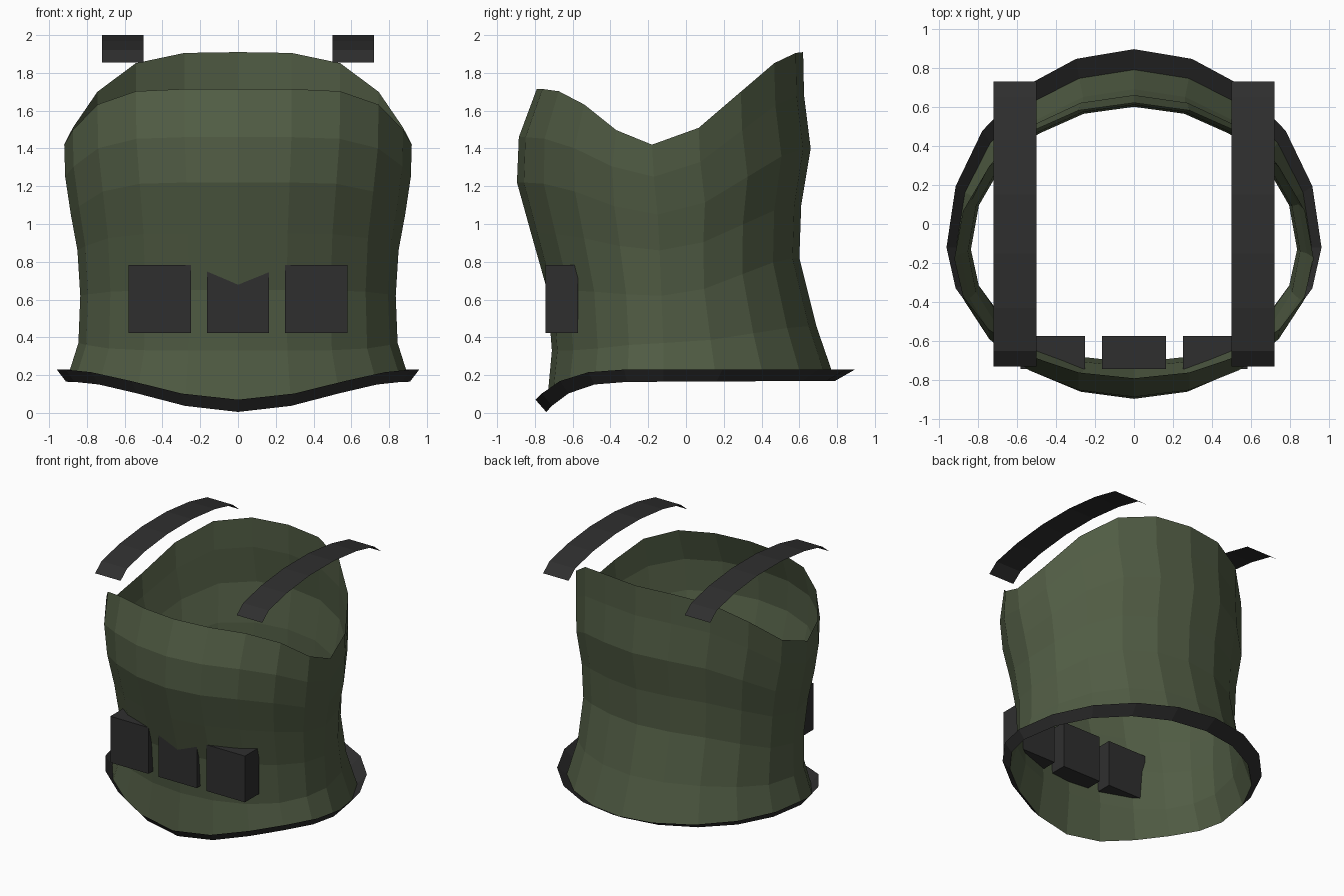
import bpy
import bmesh
from math import sin, cos, pi

cube = bpy.data.objects.get("Cube")
if cube:
    bpy.data.objects.remove(cube, do_unlink=True)


def material(name, rgb):
    mat = bpy.data.materials.new(name)
    mat.use_nodes = True
    colour = (*rgb, 1)
    mat.diffuse_color = colour
    bsdf = mat.node_tree.nodes["Principled BSDF"]
    bsdf.inputs["Base Color"].default_value = colour
    bsdf.inputs["Roughness"].default_value = 0.9
    return mat


green = material("olive green", (0.082, 0.108, 0.058))
dark = material("charcoal", (0.028, 0.028, 0.028))

SIDES = 20


def finish(name, bm, mat):
    mesh = bpy.data.meshes.new(name)
    bm.to_mesh(mesh)
    bm.free()
    mesh.materials.append(mat)
    obj = bpy.data.objects.new(name, mesh)
    bpy.context.collection.objects.link(obj)
    return obj


def ring(bm, half_width, back, side, front, z_back, z_side, z_front):
    """Egg-shaped loop whose height differs at the back, sides and front."""
    loop = []
    for i in range(SIDES):
        a = 2 * pi * i / SIDES
        s, c = abs(sin(a)), cos(a)
        if c >= 0:
            y = side + (back - side) * c
            z = z_side + (z_back - z_side) * (1 - s ** 4)
        else:
            y = side + (side - front) * c
            dips = z_front < z_side - 0.05
            blend = abs(c) ** 4.5 if dips else 1 - s ** 6
            z = z_side + (z_front - z_side) * blend
        loop.append(bm.verts.new((half_width * sin(a), y, z)))
    return loop


def loft(name, rows, mat, flip=False):
    """Open sheet joining loops from top to bottom, facing outwards."""
    bm = bmesh.new()
    loops = [ring(bm, *row) for row in rows]
    for top, low in zip(loops, loops[1:]):
        for i in range(SIDES):
            j = (i + 1) % SIDES
            quad = (top[i], top[j], low[j], low[i])
            bm.faces.new(quad[::-1] if flip else quad)
    return finish(name, bm, mat)


# Torso shell: half width, y of back/side/front, z of back/side/front
hem = (0.91, 0.79, -0.12, -0.74, 0.17, 0.165, 0.005)
loft("torso_shell", [
    (0.92, 0.62, -0.18, -0.79, 1.91, 1.42, 1.715),
    (0.915, 0.625, -0.17, -0.885, 1.68, 1.25, 1.46),
    (0.885, 0.66, -0.15, -0.895, 1.40, 1.05, 1.22),
    (0.85, 0.61, -0.14, -0.82, 1.10, 0.86, 0.95),
    (0.835, 0.60, -0.13, -0.735, 0.82, 0.62, 0.65),
    (0.845, 0.69, -0.12, -0.71, 0.46, 0.37, 0.33),
    hem], green, flip=True)

# Upturned lip around the bottom hem
loft("hem_lip", [(0.96, 0.895, -0.12, -0.797, 0.23, 0.23, 0.07), hem],
     dark, flip=True)

# Arched shoulder straps, thin sheets
half_arc = [(0.73, 1.855), (0.65, 1.92), (0.43, 1.97), (0.15, 2.0)]
arc = [(-y, z) for y, z in half_arc] + half_arc[::-1]
for name, x in (("left_strap", 0.61), ("right_strap", -0.61)):
    bm = bmesh.new()
    pairs = [[bm.verts.new((x + dx, y, z)) for dx in (-0.11, 0.11)]
             for y, z in arc]
    for (a, b), (d, c) in zip(pairs, pairs[1:]):
        bm.faces.new((a, b, c, d))
    finish(name, bm, dark)

# Belly pouches, set through the shell
for name, x in (("left_pouch", 0.415), ("middle_pouch", 0),
                ("right_pouch", -0.415)):
    bm = bmesh.new()
    bmesh.ops.create_cube(bm, size=1)
    bmesh.ops.scale(bm, vec=(0.33, 0.17, 0.36), verts=bm.verts)
    bmesh.ops.translate(bm, vec=(x, -0.658, 0.604), verts=bm.verts)
    finish(name, bm, dark)
